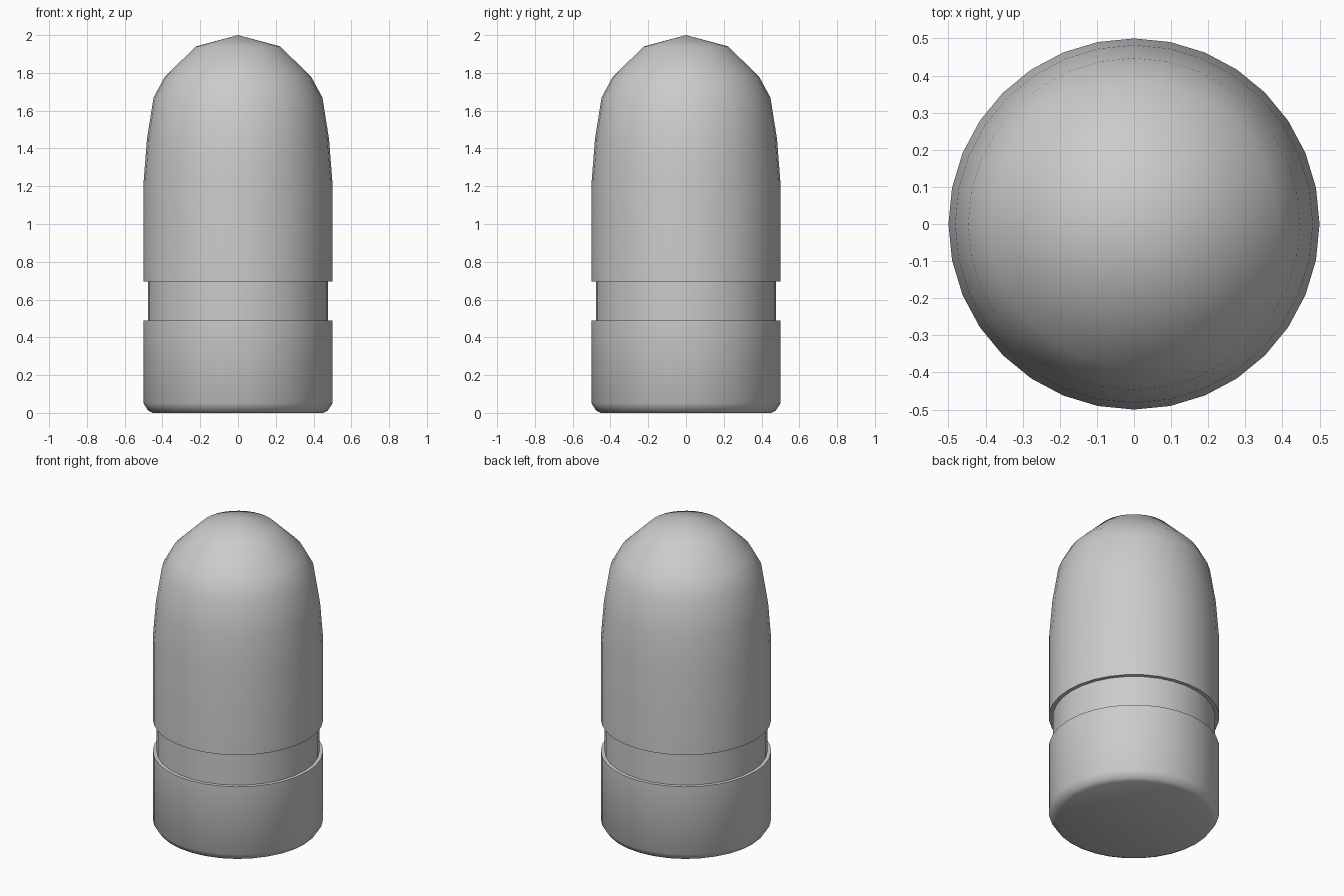
import bpy, bmesh, math

if "Cube" in bpy.data.objects:
    bpy.data.objects.remove(bpy.data.objects["Cube"])

SIDES = 32
# Half profile (radius, height) from the base rim to just below the tip
PROFILE = [(0.45, 0.0), (0.475, 0.012), (0.5, 0.05), (0.5, 0.49),
           (0.477, 0.49), (0.477, 0.695), (0.5, 0.695), (0.5, 1.22),
           (0.482, 1.45), (0.447, 1.67), (0.387, 1.78), (0.223, 1.94)]

bm = bmesh.new()

# Rings turned around the z axis
rings = []
for r, z in PROFILE:
    rings.append([bm.verts.new((r * math.cos(2 * math.pi * i / SIDES),
                                r * math.sin(2 * math.pi * i / SIDES), z))
                  for i in range(SIDES)])

# Side walls with the recessed groove
for low, high in zip(rings, rings[1:]):
    for i in range(SIDES):
        j = (i + 1) % SIDES
        bm.faces.new((low[i], low[j], high[j], high[i]))

# Flat base and shallow cone tip
bm.faces.new(rings[0][::-1])
tip = bm.verts.new((0, 0, 2.0))
for i in range(SIDES):
    bm.faces.new((rings[-1][i], rings[-1][(i + 1) % SIDES], tip))

mesh = bpy.data.meshes.new("rounded_slug")
bm.to_mesh(mesh)
bm.free()
slug = bpy.data.objects.new("rounded_slug", mesh)
bpy.context.collection.objects.link(slug)

# Smooth sides, sharp groove edges
bpy.context.view_layer.objects.active = slug
slug.select_set(True)
bpy.ops.object.shade_smooth_by_angle(angle=math.radians(40))
